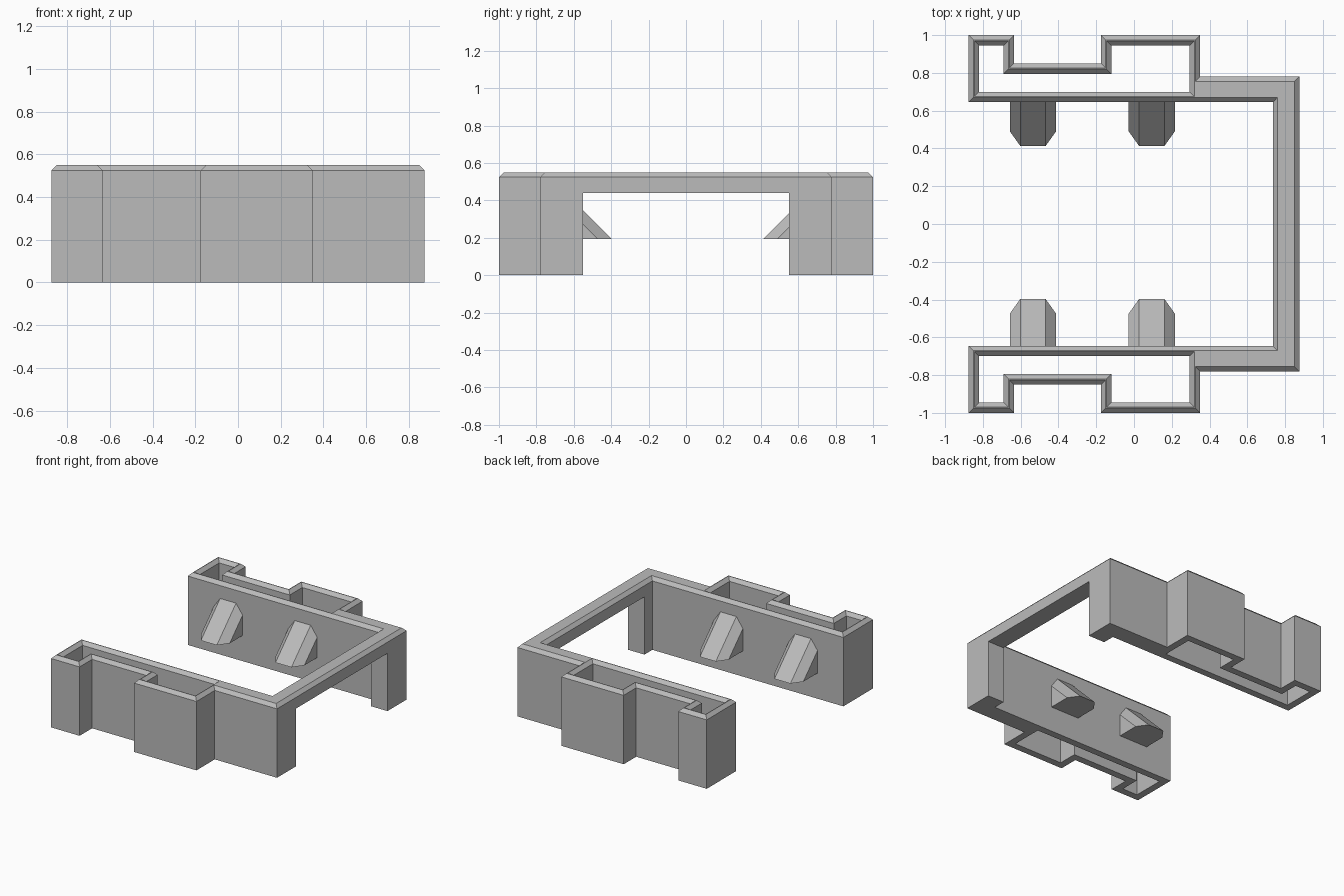
import bpy
import bmesh
from mathutils import Vector

cube = bpy.data.objects.get("Cube")
if cube:
    bpy.data.objects.remove(cube, do_unlink=True)

grey = bpy.data.materials.new("plain grey")
grey.use_nodes = True
grey.diffuse_color = (0.5, 0.5, 0.5, 1)
grey.node_tree.nodes["Principled BSDF"].inputs["Base Color"].default_value = (0.5, 0.5, 0.5, 1)

HEIGHT, CHAMFER, WALL = 0.55, 0.025, 0.055


def finish(name, bm):
    bmesh.ops.recalc_face_normals(bm, faces=bm.faces)
    mesh = bpy.data.meshes.new(name)
    bm.to_mesh(mesh)
    bm.free()
    mesh.materials.append(grey)
    obj = bpy.data.objects.new(name, mesh)
    bpy.context.collection.objects.link(obj)
    return obj


def inset(points, dist):
    """Move every corner of a right-angled anticlockwise outline inwards."""
    result = []
    for i, p in enumerate(points):
        p = Vector(p)
        a = (p - Vector(points[i - 1])).normalized()
        b = (Vector(points[(i + 1) % len(points)]) - p).normalized()
        result.append(p + dist * Vector((-a.y - b.y, a.x + b.x)))
    return result


def stacked_prism(name, outline, levels):
    """Join insets of one outline, given as (height, inset), into a solid."""
    bm = bmesh.new()
    rings = [[bm.verts.new((p.x, p.y, z)) for p in inset(outline, d)] for z, d in levels]
    for low, high in zip(rings, rings[1:]):
        for i in range(len(low)):
            bm.faces.new((low[i - 1], low[i], high[i], high[i - 1]))
    bm.faces.new(rings[0])
    bm.faces.new(rings[-1])
    return finish(name, bm)


def mirror_y(points):
    return [(x, -y) for x, y in reversed(points)]


def cut(target, cutter):
    cutter.hide_render = True
    mod = target.modifiers.new("cut", "BOOLEAN")
    mod.operation = "DIFFERENCE"
    mod.solver = "EXACT"
    mod.object = cutter
    bpy.context.view_layer.objects.active = target
    bpy.ops.object.modifier_apply(modifier=mod.name)
    bpy.data.objects.remove(cutter, do_unlink=True)


# Frame: two stepped side walls joined by a bridge, with a chamfered rim
stepped = [(0.35, 1), (-0.175, 1), (-0.175, 0.85), (-0.635, 0.85),
           (-0.635, 1), (-0.875, 1), (-0.875, 0.645)]
half = [(0.875, 0.78), (0.35, 0.78)] + stepped + [(0.735, 0.645)]
frame = stacked_prism("frame", half + mirror_y(half),
                      [(0, 0), (HEIGHT - CHAMFER, 0), (HEIGHT, CHAMFER)])

# Open pockets through both side walls, flared at the rim
pocket = stepped + [(0.35, 0.645)]
for outline in (pocket, mirror_y(pocket)):
    cut(frame, stacked_prism("pocket_cutter", outline,
                             [(-0.1, WALL), (HEIGHT - CHAMFER, WALL),
                              (HEIGHT + CHAMFER, WALL - 2 * CHAMFER)]))

# Opening under the bridge
opening = [(0.6, -0.55), (1, -0.55), (1, 0.55), (0.6, 0.55)]
cut(frame, stacked_prism("opening_cutter", opening, [(-0.1, 0), (0.44, 0)]))


# Wedge clips on the inner wall faces
def clip(name, x, side, tip):
    wall, base = 0.65, 0.195
    bm = bmesh.new()
    for s in (-1, 1):
        for half_width, reach in ((0.067, tip), (0.122, tip + 0.077)):
            px = x + s * half_width
            for y, z in ((reach, base), (wall, base), (wall, base + wall - reach)):
                bm.verts.new((px, side * y, z))
    bmesh.ops.convex_hull(bm, input=bm.verts)
    bmesh.ops.dissolve_limit(bm, angle_limit=0.01, verts=bm.verts, edges=bm.edges)
    finish(name, bm)


for label, x in (("outer", -0.535), ("inner", 0.094)):
    clip("front_" + label + "_clip", x, -1, 0.397)
    clip("back_" + label + "_clip", x, 1, 0.413)
